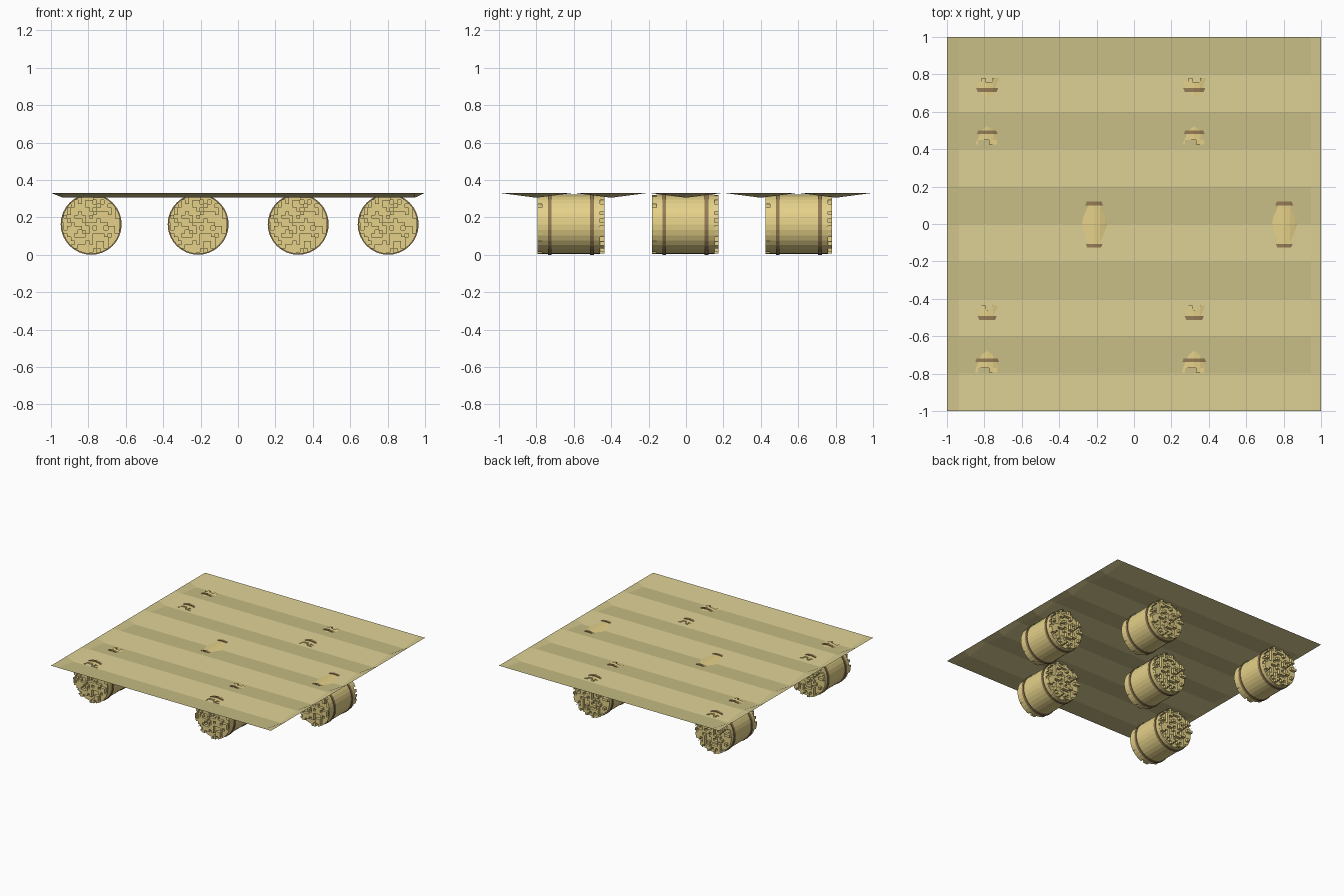
import bpy, bmesh, math, random
from mathutils import Matrix, Vector

if "Cube" in bpy.data.objects:
    bpy.data.objects.remove(bpy.data.objects["Cube"])

random.seed(4)
SEG, BODY_R, BAND_R, CZ = 32, 0.158, 0.163, 0.163
HALF, DEPTH, CELL = 0.155, 0.023, 0.0198


def material(name, rgb):
    m = bpy.data.materials.new(name)
    m.diffuse_color = (*rgb, 1)
    m.use_nodes = True
    m.node_tree.nodes["Principled BSDF"].inputs["Base Color"].default_value = m.diffuse_color
    return m


def to_mesh(bm, name, mat):
    me = bpy.data.meshes.new(name)
    bm.to_mesh(me)
    bm.free()
    me.materials.append(mat)
    return me


def place(me, name, loc=(0, 0, 0)):
    ob = bpy.data.objects.new(name, me)
    ob.location = loc
    bpy.context.collection.objects.link(ob)


def lathe(bm, profile, closed=False):
    # rings of (radius, y) points around the y axis
    rings = [[bm.verts.new((r * math.cos(2 * math.pi * i / SEG), y,
                            r * math.sin(2 * math.pi * i / SEG)))
              for i in range(SEG)] for r, y in profile]
    pairs = list(zip(rings, rings[1:] + rings[:1]))
    for a, b in pairs if closed else pairs[:-1]:
        for i in range(SEG):
            j = (i + 1) % SEG
            bm.faces.new((a[i], b[i], b[j], a[j]))
    return rings


straw = material("straw", (0.78, 0.64, 0.25))
twine = material("twine", (0.30, 0.20, 0.09))
soil = material("field", (0.66, 0.58, 0.27))

# round bale body with rough, stepped straw ends
bm = bmesh.new()
rings = lathe(bm, [(BODY_R, -HALF), (BODY_R, HALF)])
caps = [bm.faces.new(rings[0]), bm.faces.new(rings[1][::-1])]
for cap, side in zip(caps, (-1, 1)):
    geom = [cap] + list(cap.verts) + list(cap.edges)
    for axis in (Vector((1, 0, 0)), Vector((0, 0, 1))):
        for k in range(-8, 8):
            res = bmesh.ops.bisect_plane(bm, geom=geom, dist=1e-6,
                                         plane_co=axis * (k + 0.5) * CELL, plane_no=axis)
            geom = [g for g in res["geom"] if g.is_valid]
bm.normal_update()
for side in (-1, 1):
    raised = [f for f in bm.faces if f.normal.y * side > 0.9 and random.random() < 0.5]
    ext = bmesh.ops.extrude_face_region(bm, geom=raised)["geom"]
    bmesh.ops.translate(bm, vec=(0, side * DEPTH, 0),
                        verts=[g for g in ext if isinstance(g, bmesh.types.BMVert)])
    bmesh.ops.delete(bm, geom=[f for f in raised if f.is_valid], context='FACES_ONLY')
bmesh.ops.recalc_face_normals(bm, faces=bm.faces)
bale_mesh = to_mesh(bm, "bale", straw)

# pair of twine bands
bm = bmesh.new()
for y in (-0.113, 0.113):
    lathe(bm, [(BODY_R - 0.004, y - 0.01), (BAND_R, y - 0.01),
               (BAND_R, y + 0.01), (BODY_R - 0.004, y + 0.01)], closed=True)
bmesh.ops.recalc_face_normals(bm, faces=bm.faces)
band_mesh = to_mesh(bm, "twine_bands", twine)

spots = [(-0.785, -0.615), (0.322, -0.615), (-0.213, -0.003),
         (0.803, -0.003), (-0.785, 0.603), (0.322, 0.603)]
for n, (x, y) in enumerate(spots, 1):
    place(bale_mesh, f"bale_{n}", (x, y, CZ))
    place(band_mesh, f"twine_bands_{n}", (x, y, CZ))

# furrowed field sheet, flat along its left and right edges
bm = bmesh.new()
rows = []
for j in range(11):
    low = 0.305 if j % 2 else 0.331
    rows.append([bm.verts.new((x, -1 + 0.2 * j, z)) for x, z in
                 ((-1, 0.331), (-0.935, low), (0.945, low), (1, 0.331))])
for a, b in zip(rows, rows[1:]):
    for i in range(3):
        bm.faces.new((a[i], a[i + 1], b[i + 1], b[i]))
place(to_mesh(bm, "field", soil), "field")
